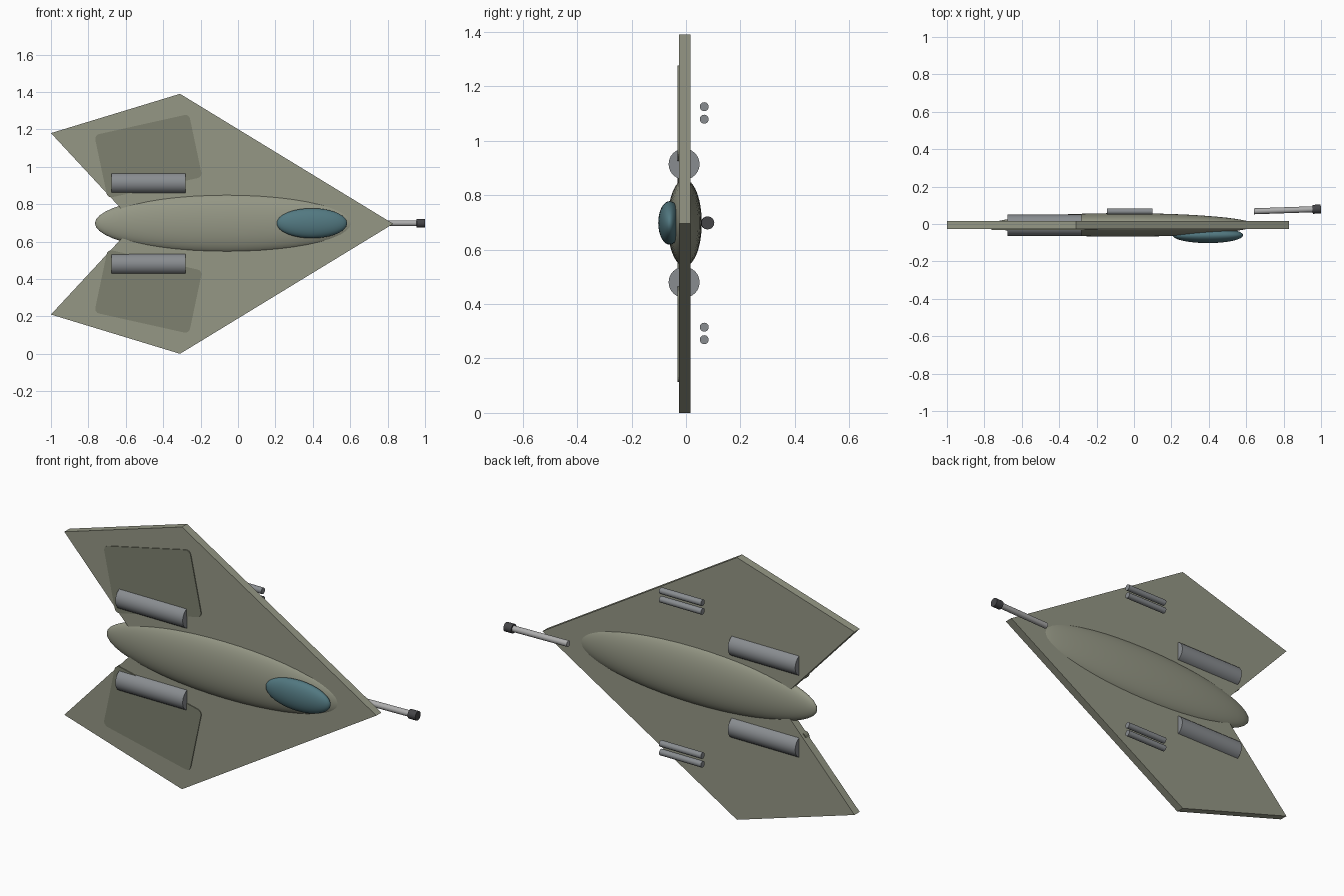
import bpy, bmesh, math
from mathutils import Vector

if "Cube" in bpy.data.objects:
    bpy.data.objects.remove(bpy.data.objects["Cube"])

ZC = 0.695   # height of the long axis
YC = -0.005  # middle of the wing plate


def material(name, rgb):
    m = bpy.data.materials.new(name)
    m.diffuse_color = (*rgb, 1)
    m.use_nodes = True
    m.node_tree.nodes["Principled BSDF"].inputs["Base Color"].default_value = m.diffuse_color
    return m


OLIVE = material("olive", (0.30, 0.31, 0.235))
PANEL = material("dark_olive", (0.21, 0.22, 0.16))
STEEL = material("steel", (0.25, 0.265, 0.28))
LIGHT = material("light_steel", (0.42, 0.42, 0.42))
DARK = material("dark_metal", (0.06, 0.06, 0.065))
GLASS = material("teal_glass", (0.085, 0.19, 0.22))


def finish(ob, name, mat, smooth=True):
    ob.name = name
    ob.data.materials.append(mat)
    if smooth:
        bpy.ops.object.shade_smooth_by_angle(angle=math.radians(40))
    return ob


def ellipsoid(name, loc, size, mat):
    bpy.ops.mesh.primitive_uv_sphere_add(segments=48, ring_count=24, location=loc,
                                         rotation=(0, math.pi / 2, 0))
    ob = bpy.context.object
    bpy.ops.object.transform_apply(location=False, rotation=True, scale=False)
    ob.scale = size
    bpy.ops.object.transform_apply(location=False, rotation=False, scale=True)
    return finish(ob, name, mat)


def rod(name, a, b, r, mat, sides=24):
    a, b = Vector(a), Vector(b)
    bpy.ops.mesh.primitive_cylinder_add(vertices=sides, radius=r, depth=(b - a).length,
                                        location=(a + b) / 2)
    ob = bpy.context.object
    ob.rotation_euler = (b - a).to_track_quat('Z', 'Y').to_euler()
    return finish(ob, name, mat)


def slab(name, outline, y0, y1, mat, radius=0):
    """Extrude an x-z outline from y0 to y1, optionally rounding its corners."""
    bm = bmesh.new()
    face = bm.faces.new([bm.verts.new((x, y0, z)) for x, z in outline])
    ext = bmesh.ops.extrude_face_region(bm, geom=[face])
    verts = [g for g in ext["geom"] if isinstance(g, bmesh.types.BMVert)]
    bmesh.ops.translate(bm, verts=verts, vec=(0, y1 - y0, 0))
    if not any(f.is_valid and all(abs(v.co.y - y0) < 1e-6 for v in f.verts) for f in bm.faces):
        bm.faces.new([v for v in bm.verts if abs(v.co.y - y0) < 1e-6])
    if radius:
        edges = [e for e in bm.edges if abs(e.verts[0].co.y - e.verts[1].co.y) > 1e-6]
        bmesh.ops.bevel(bm, geom=edges, offset=radius, segments=4, profile=0.5, affect='EDGES')
    bmesh.ops.recalc_face_normals(bm, faces=bm.faces)
    me = bpy.data.meshes.new(name)
    bm.to_mesh(me)
    bm.free()
    ob = bpy.data.objects.new(name, me)
    bpy.context.collection.objects.link(ob)
    return finish(ob, name, mat, smooth=False)


# Arrowhead wing plate with a tail notch
half = [(-0.31, 0.695), (-1.0, 0.485)]
outline = ([(0.83, ZC)] + [(x, ZC + d) for x, d in half] + [(-0.55, ZC)]
           + [(x, ZC - d) for x, d in reversed(half)])
slab("wing_plate", outline, YC - 0.0215, YC + 0.0215, OLIVE)

# Fuselage and canopy
ellipsoid("fuselage", (-0.06, YC, ZC + 0.003), (0.705, 0.063, 0.16), OLIVE)
ellipsoid("canopy", (0.395, -0.06, ZC + 0.003), (0.188, 0.042, 0.08), GLASS)

# Mirrored wing fittings
for s, side in ((1, "upper"), (-1, "lower")):
    corners = [(-0.768, 0.474), (-0.262, 0.587), (-0.191, 0.25), (-0.697, 0.137)]
    slab(f"wing_panel_{side}", [(x, ZC + s * d) for x, d in corners], -0.031, 0.0, PANEL, 0.025)
    z = ZC + 0.002 + s * 0.217
    rod(f"engine_{side}", (-0.675, YC - 0.002, z), (-0.28, YC - 0.002, z), 0.057, STEEL)
    for i, d in enumerate((0.382, 0.428)):
        z = ZC + 0.002 + s * d
        rod(f"wing_gun_{side}_{i + 1}", (-0.145, 0.067, z), (0.1, 0.067, z), 0.0165, STEEL, 16)

# Tilted nose gun
rod("nose_gun_barrel", (0.642, 0.068, ZC + 0.003), (0.965, 0.079, ZC + 0.003), 0.016, LIGHT, 16)
rod("nose_gun_muzzle", (0.955, 0.0785, ZC + 0.003), (0.999, 0.08, ZC + 0.003), 0.024, DARK, 16)
